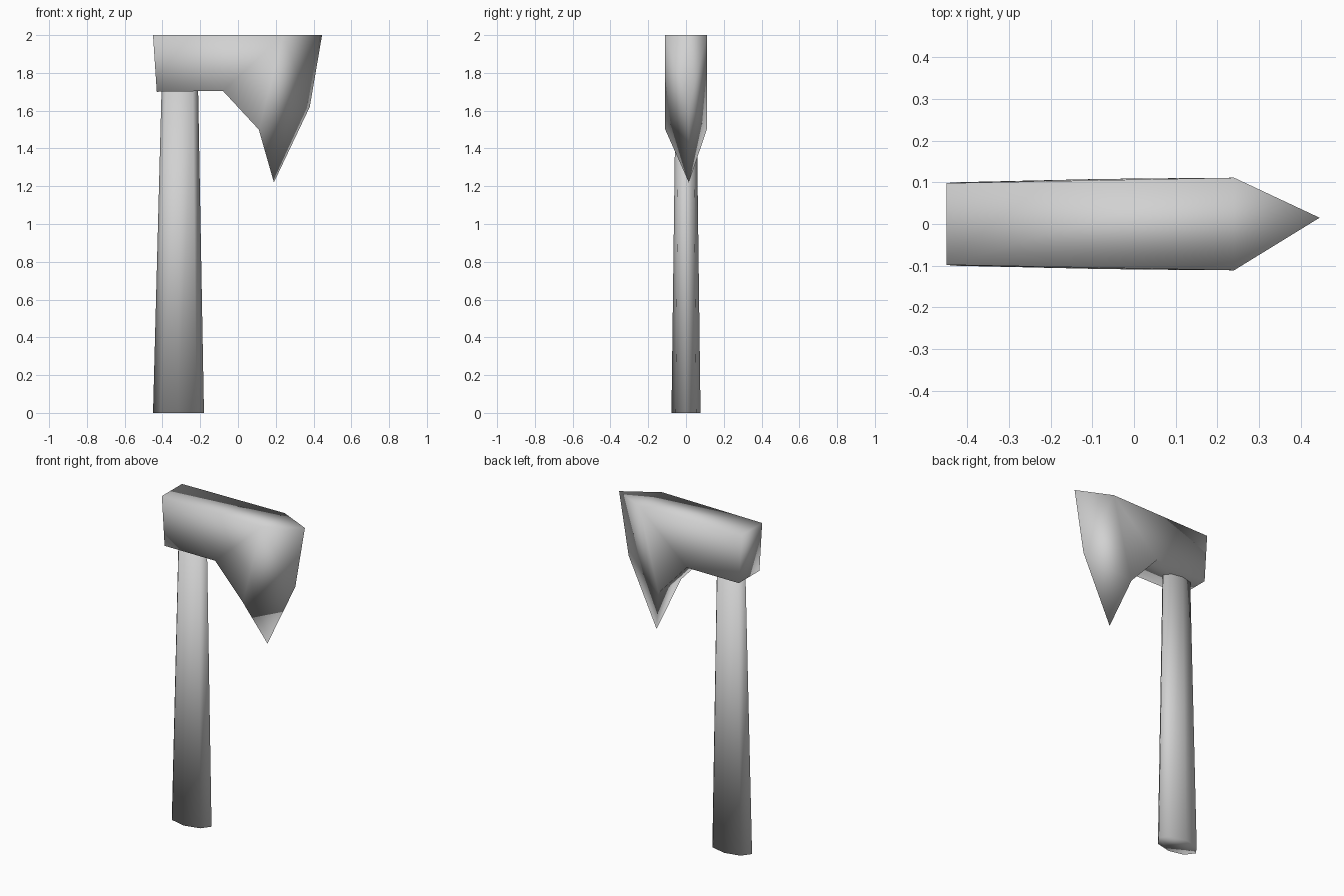
import bpy
import bmesh
import math

old = bpy.data.objects.get("Cube")
if old:
    bpy.data.objects.remove(old, do_unlink=True)

# Single plain material
GREY = (0.64, 0.64, 0.64, 1.0)
grey = bpy.data.materials.new("plain_grey")
grey.use_nodes = True
grey.diffuse_color = GREY
grey.node_tree.nodes["Principled BSDF"].inputs["Base Color"].default_value = GREY


def finish(bm, name):
    """Turn a bmesh into a smooth shaded grey object."""
    bmesh.ops.recalc_face_normals(bm, faces=bm.faces)
    for face in bm.faces:
        face.smooth = True
    mesh = bpy.data.meshes.new(name)
    bm.to_mesh(mesh)
    bm.free()
    mesh.materials.append(grey)
    obj = bpy.data.objects.new(name, mesh)
    bpy.context.collection.objects.link(obj)
    return obj


# Handle: tapered eight-sided shaft with an oval section
def section(bm, cx, rx, ry, z, sides=8):
    angles = [math.tau * i / sides for i in range(sides)]
    return [bm.verts.new((cx + rx * math.cos(a), ry * math.sin(a), z)) for a in angles]


bm = bmesh.new()
low = section(bm, -0.315, 0.135, 0.077, 0.0)
high = section(bm, -0.308, 0.097, 0.055, 1.71)
for i in range(len(low)):
    j = (i + 1) % len(low)
    bm.faces.new((low[i], low[j], high[j], high[i]))
bm.faces.new(low[::-1])
bm.faces.new(high)
finish(bm, "handle")

# Axe head: two mirrored cheeks that meet at one cutting edge
bm = bmesh.new()
EDGE_Y = 0.015
edge_top = bm.verts.new((0.445, EDGE_Y, 2.0))
edge_mid = bm.verts.new((0.38, EDGE_Y, 1.62))
edge_tip = bm.verts.new((0.19, EDGE_Y, 1.22))

# Cheek outline as x, half width, z: poll, underside, beard, shoulder
cheek = [
    (-0.45, 0.098, 2.0),
    (-0.43, 0.100, 1.70),
    (-0.08, 0.108, 1.705),
    (0.11, 0.110, 1.50),
    (0.24, 0.111, 2.0),
]
sides = []
for s in (-1, 1):
    poll, heel, notch, beard, shoulder = loop = [
        bm.verts.new((x, s * w, z)) for x, w, z in cheek
    ]
    sides.append(loop)
    bm.faces.new((poll, heel, notch, shoulder))
    bm.faces.new((notch, beard, shoulder))
    bm.faces.new((shoulder, beard, edge_mid))
    bm.faces.new((beard, edge_tip, edge_mid))
    bm.faces.new((shoulder, edge_mid, edge_top))

# Poll, underside and beard faces joining the cheeks
front, back = sides
for i in range(3):
    bm.faces.new((front[i], front[i + 1], back[i + 1], back[i]))
bm.faces.new((front[3], edge_tip, back[3]))

# Flat top
bm.faces.new((front[0], front[4], back[4], back[0]))
bm.faces.new((front[4], edge_top, back[4]))
finish(bm, "axe_head")
